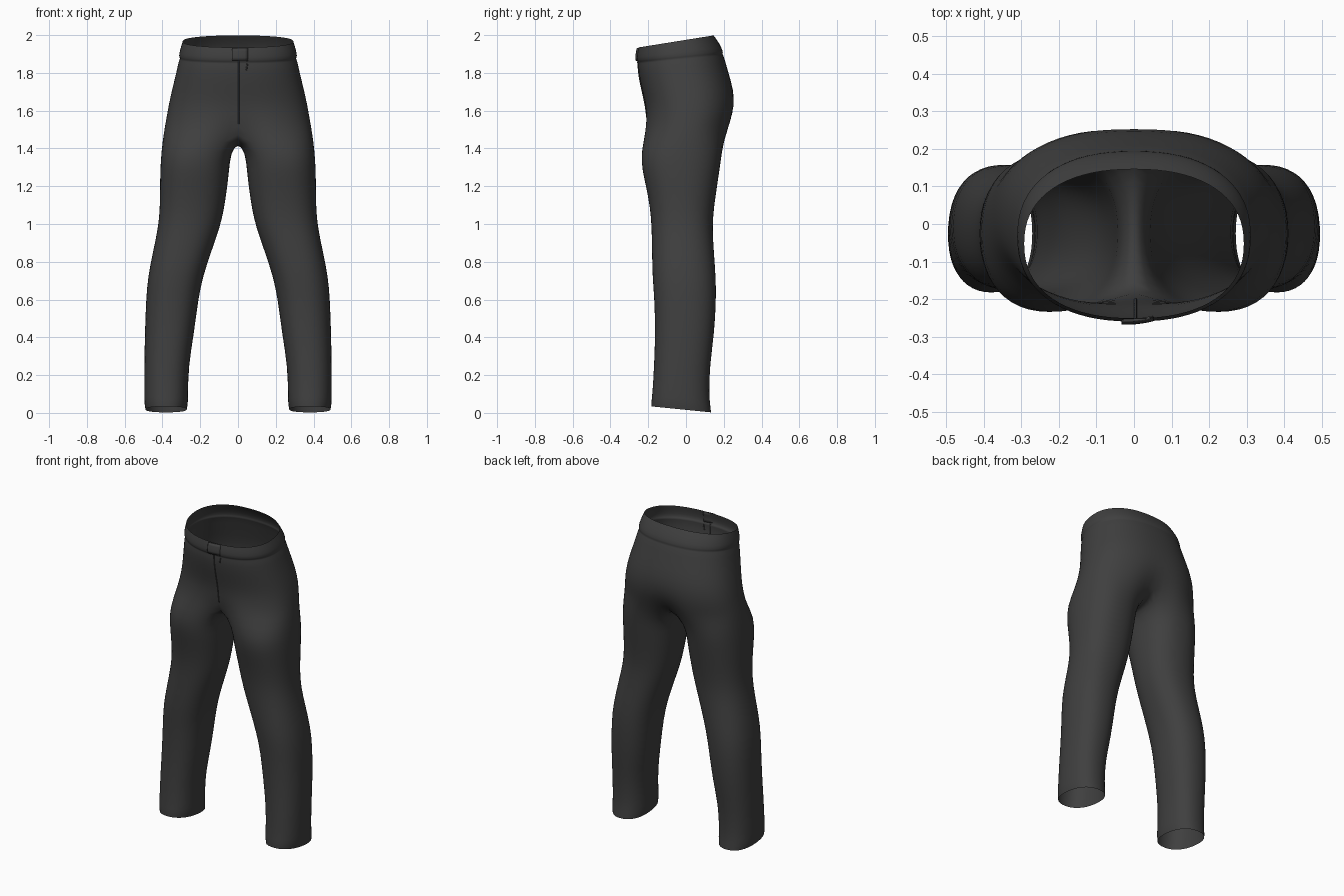
import bpy
import bmesh
from math import sin, cos, pi, radians, exp, copysign
from mathutils import Vector

cube = bpy.data.objects.get("Cube")
if cube:
    bpy.data.objects.remove(cube, do_unlink=True)


def make_material(name, colour):
    mat = bpy.data.materials.new(name)
    mat.use_nodes = True
    mat.diffuse_color = colour
    mat.node_tree.nodes["Principled BSDF"].inputs["Base Color"].default_value = colour
    return mat


CLOTH = make_material("charcoal cloth", (0.05, 0.05, 0.05, 1))


def add_object(name, bm):
    mesh = bpy.data.meshes.new(name)
    bmesh.ops.recalc_face_normals(bm, faces=bm.faces)
    bm.to_mesh(mesh)
    bm.free()
    mesh.materials.append(CLOTH)
    mesh.shade_smooth()
    obj = bpy.data.objects.new(name, mesh)
    bpy.context.collection.objects.link(obj)
    return obj


def rounded(angle, power=2.3):
    """Point on a unit superellipse, slightly squarer than a circle."""
    c, s = cos(angle), sin(angle)
    return (copysign(abs(c) ** (2 / power), c), copysign(abs(s) ** (2 / power), s))


OUTER = 18   # segments around the outside, front centre to back centre
INNER = 6    # segments along the inner thigh

# Hip sections: height, tilt, half width, front, back, centre dent
HIPS = [
    (1.975, 0.16, 0.294, -0.252, 0.147, 0),
    (1.935, 0.13, 0.306, -0.260, 0.177, 0),
    (1.889, 0.10, 0.316, -0.263, 0.200, 0),
    (1.881, 0.10, 0.306, -0.250, 0.192, 0),
    (1.870, 0.10, 0.314, -0.256, 0.201, 0),
    (1.800, 0.08, 0.328, -0.250, 0.220, 0),
    (1.700, 0.03, 0.353, -0.230, 0.254, 0),
    (1.620, 0.00, 0.370, -0.217, 0.260, 0.02),
    (1.550, 0.00, 0.382, -0.222, 0.250, 0.08),
    (1.490, 0.00, 0.393, -0.233, 0.236, 0.22),
]

# Leg sections: height, inner x, outer x, front, back
LEG = [
    (1.38, 0.037, 0.408, -0.243, 0.192),
    (1.28, 0.046, 0.413, -0.232, 0.178),
    (1.20, 0.055, 0.414, -0.213, 0.166),
    (1.08, 0.072, 0.415, -0.190, 0.148),
    (0.98, 0.095, 0.424, -0.183, 0.141),
    (0.85, 0.142, 0.452, -0.181, 0.149),
    (0.72, 0.185, 0.478, -0.179, 0.159),
    (0.60, 0.210, 0.488, -0.168, 0.161),
    (0.42, 0.232, 0.494, -0.164, 0.151),
    (0.25, 0.261, 0.497, -0.170, 0.127),
    (0.10, 0.264, 0.497, -0.179, 0.123),
    (0.05, 0.264, 0.497, -0.184, 0.130),
    (0.016, 0.270, 0.491, -0.184, 0.134),
]


def hip_ring(z, tilt, width, front, back, dent):
    points = []
    for i in range(OUTER + 1):
        u, v = rounded(-pi / 2 + pi * i / OUTER)
        x = 0 if i in (0, OUTER) else width * u
        y = (front + back) / 2 + (back - front) / 2 * v
        y *= 1 - dent * exp(-(x / 0.09) ** 2)
        points.append(Vector((x, y, z + tilt * y)))
    return points


def leg_ring(z, inner, outer, front, back):
    points = []
    count = OUTER + INNER
    tilt = -0.1 if z < 0.08 else 0      # slanted hem
    for i in range(count):
        u, v = rounded(radians(-135) + 2 * pi * i / count)
        y = (front + back) / 2 + (back - front) / 2 * v
        points.append(Vector(((inner + outer) / 2 + (outer - inner) / 2 * u, y, z + tilt * y)))
    return points


# Trousers: half the body as stacked rings, then mirrored and smoothed
bm = bmesh.new()
hips = [[bm.verts.new(p) for p in hip_ring(*row)] for row in HIPS]
legs = [[bm.verts.new(p) for p in leg_ring(*row)] for row in LEG]

# Crotch seam joins the lowest hip section into a closed leg ring
seam_back, seam_front = hips[-1][-1].co, hips[-1][0].co
crotch = list(hips[-1])
for j in range(1, INNER):
    t = j / INNER
    point = seam_back.lerp(seam_front, t)
    point.z -= 0.062 * sin(pi * t)
    crotch.append(bm.verts.new(point))

for a, b in zip(hips, hips[1:]):
    for i in range(OUTER):
        bm.faces.new((a[i], a[i + 1], b[i + 1], b[i]))
rings = [crotch] + legs
for a, b in zip(rings, rings[1:]):
    for i in range(len(a)):
        k = (i + 1) % len(a)
        bm.faces.new((a[i], a[k], b[k], b[i]))

trousers = add_object("trousers", bm)
mirror = trousers.modifiers.new("mirror", 'MIRROR')
mirror.use_clip = True
smooth = trousers.modifiers.new("smooth", 'SUBSURF')
smooth.levels = smooth.render_levels = 1

bpy.context.view_layer.update()
surface = trousers.evaluated_get(bpy.context.evaluated_depsgraph_get())


def on_front(x, z, lift):
    """Point just in front of the cloth."""
    hit, place, normal, index = surface.ray_cast(Vector((x, -1, z)), Vector((0, 1, 0)))
    return Vector((x, place.y - lift, z))


# Waistband tab: overlapping end of the band with a rounded tip
bm = bmesh.new()
columns = []
for i in range(9):
    t = i / 8
    x = -0.033 + 0.085 * t ** 1.5
    half = 0.034 * min(1, (1 - (1 - min(1, t * 2)) ** 2) ** 0.5 + 0.45)
    lift = 0.008 * (1 - t ** 3) + 0.001
    columns.append([bm.verts.new(on_front(x, 1.898 + half * s, lift))
                    for s in (-1, -0.5, 0, 0.5, 1)])
for a, b in zip(columns, columns[1:]):
    for i in range(4):
        bm.faces.new((a[i], b[i], b[i + 1], a[i + 1]))
tab = add_object("waistband_tab", bm)
thick = tab.modifiers.new("thickness", 'SOLIDIFY')
thick.thickness = 0.007
thick.offset = -1


def add_seam(name, points, radius):
    curve = bpy.data.curves.new(name, 'CURVE')
    curve.dimensions = '3D'
    curve.bevel_depth = radius
    curve.bevel_resolution = 1
    spline = curve.splines.new('POLY')
    spline.points.add(len(points) - 1)
    for target, p in zip(spline.points, points):
        target.co = (*p, 1)
        target.radius = 1
    curve.materials.append(CLOTH)
    bpy.context.collection.objects.link(bpy.data.objects.new(name, curve))


# Fly seam down the front and a short fold beside it
add_seam("fly_seam", [on_front(0.004, 1.86 - 0.03 * i, 0) for i in range(12)], 0.004)
add_seam("fly_fold", [on_front(0.05 - 0.002 * i, 1.85 - 0.012 * i, 0) for i in range(4)], 0.004)
